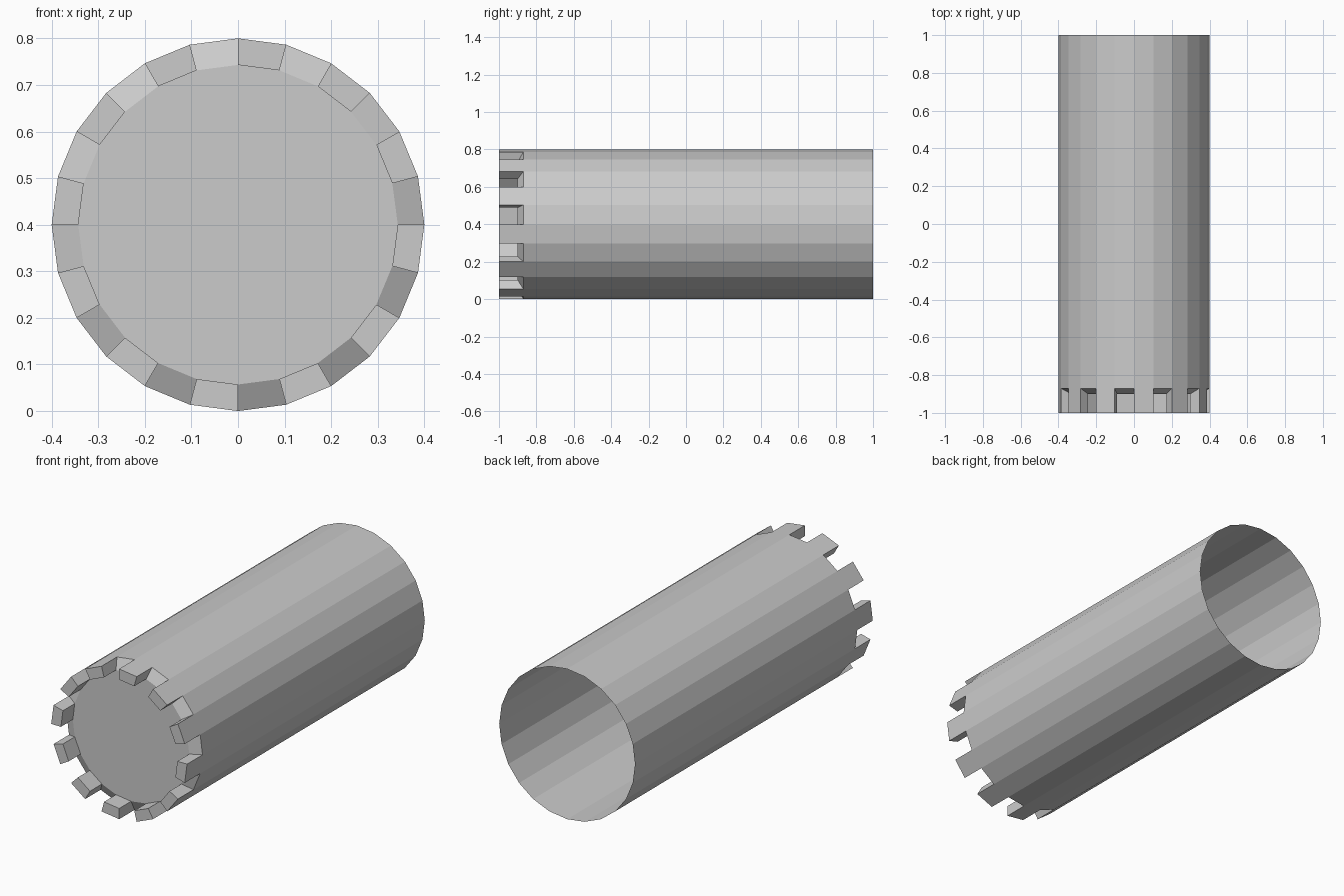
import bpy, bmesh
from math import sin, cos, radians

if "Cube" in bpy.data.objects:
    bpy.data.objects.remove(bpy.data.objects["Cube"])

N, CZ = 24, 0.4
R_OUT, R_IN = 0.4, 0.343
Y_BACK, Y_OUT, Y_IN, Y_TIP = 1.0, -0.87, -0.9, -1.0

bm = bmesh.new()


def ring(r, y):
    return [bm.verts.new((r * cos(radians(15 * i)), y, CZ + r * sin(radians(15 * i))))
            for i in range(N)]


back, rim = ring(R_OUT, Y_BACK), ring(R_OUT, Y_OUT)
inner = ring(R_IN, Y_IN)
tip_out, tip_in = ring(R_OUT, Y_TIP), ring(R_IN, Y_TIP)

# recessed front cap (the back end stays open)
bm.faces.new(inner)

for i in range(N):
    j = (i + 1) % N
    # tube wall
    bm.faces.new((back[i], back[j], rim[j], rim[i]))
    if i % 2:
        # castellated tooth on every second side
        bm.faces.new((rim[i], rim[j], tip_out[j], tip_out[i]))
        bm.faces.new((tip_out[i], tip_out[j], tip_in[j], tip_in[i]))
        bm.faces.new((tip_in[i], tip_in[j], inner[j], inner[i]))
        for k in (i, j):
            bm.faces.new((rim[k], tip_out[k], tip_in[k], inner[k]))
    else:
        # sloped floor of the notch between teeth
        bm.faces.new((rim[i], rim[j], inner[j], inner[i]))

bmesh.ops.recalc_face_normals(bm, faces=bm.faces[:])
# keep the tube wall facing outwards
bm.faces.ensure_lookup_table()
wall = bm.faces[1]
c = wall.calc_center_median()
if wall.normal.x * c.x + wall.normal.z * (c.z - CZ) < 0:
    bmesh.ops.reverse_faces(bm, faces=bm.faces[:])

mesh = bpy.data.meshes.new("notched_tube")
bm.to_mesh(mesh)
bm.free()
bpy.context.collection.objects.link(bpy.data.objects.new("notched_tube", mesh))
